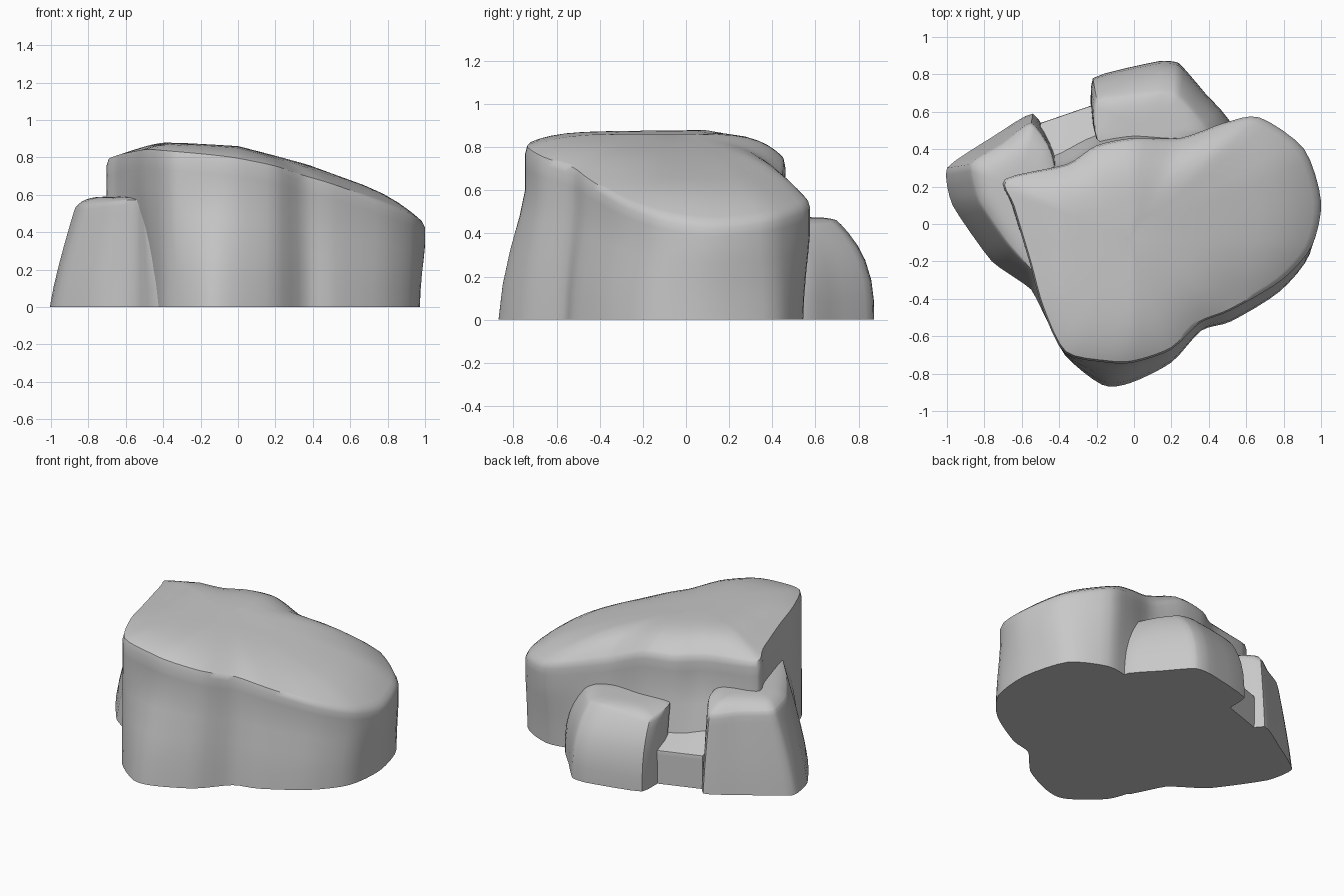
import bpy, math
from mathutils import Vector

cube = bpy.data.objects.get("Cube")
if cube:
    bpy.data.objects.remove(cube)

stone = bpy.data.materials.new("stone_grey")
stone.use_nodes = True
GREY = (0.58, 0.58, 0.58, 1)
stone.diffuse_color = GREY
stone.node_tree.nodes["Principled BSDF"].inputs["Base Color"].default_value = GREY


def smooth_loop(points, steps, tension):
    """Closed cardinal spline through the control points."""
    result = []
    count = len(points)
    for i in range(count):
        a, b, c, d = (points[(i + k) % count] for k in (-1, 0, 1, 2))
        for s in range(steps):
            t = s / steps
            m, n = (c - a) * tension, (d - b) * tension
            result.append(b * (2*t**3 - 3*t**2 + 1) + m * (t**3 - 2*t**2 + t)
                          + c * (3*t**2 - 2*t**3) + n * (t**3 - t**2))
    return result


def ridge_height(x):
    """Height of the sloping top, read along its ridge."""
    ridge = ((-.75, .83), (-.42, .885), (0, .86), (.35, .77),
             (.55, .71), (.65, .69), (1.05, .63))
    for (x0, z0), (x1, z1) in zip(ridge, ridge[1:]):
        if x <= x1:
            return z0 + (z1 - z0) * (x - x0) / (x1 - x0)
    return ridge[-1][1]


def boulder(name, outline, crown, height, steps=4, tension=0.4,
            lean=1.5, reach=1, dome=5):
    """Outline rows hold base x, base y, rim x, rim y, rim z."""
    base = smooth_loop([Vector((r[0], r[1], 0)) for r in outline], steps, tension)
    rim = smooth_loop([Vector(r[2:]) for r in outline], steps, tension)
    crown = Vector((*crown, height(crown[0])))
    count = len(base)
    rings = []
    # Walls lean in toward the rim
    for s in (0, 0.2, 0.4, 0.6, 0.75, 0.88, 0.96):
        ring = []
        for low, high in zip(base, rim):
            p = low.lerp(high, min(1, s / reach) ** lean)
            p.z = high.z * s
            ring.append(p)
        rings.append(ring)
    # Rounded shoulder and top surface
    for t in (0.015, 0.04, 0.08, 0.14, 0.22, 0.32, 0.45, 0.6, 0.8):
        ring = []
        for high in rim:
            p = high.lerp(crown, t)
            p.z = high.z + (height(p.x) - high.z) * (1 - (1 - t) ** dome)
            ring.append(p)
        rings.append(ring)
    verts = [p for ring in rings for p in ring] + [crown]
    faces = [tuple(reversed(range(count)))]
    for r in range(len(rings) - 1):
        for i in range(count):
            j = (i + 1) % count
            a, b = r * count, (r + 1) * count
            faces.append((a + i, a + j, b + j, b + i))
    last = (len(rings) - 1) * count
    for i in range(count):
        faces.append((last + i, last + (i + 1) % count, len(verts) - 1))
    mesh = bpy.data.meshes.new(name)
    mesh.from_pydata(verts, [], faces)
    mesh.materials.append(stone)
    obj = bpy.data.objects.new(name, mesh)
    bpy.context.collection.objects.link(obj)
    bpy.ops.object.select_all(action='DESELECT')
    obj.select_set(True)
    bpy.context.view_layer.objects.active = obj
    bpy.ops.object.shade_smooth_by_angle(angle=math.radians(45))


# Large sloping boulder with a low lobe on its left
boulder("main_boulder", [
    (-.17, -.86, -.15, -.74, .81), (-.02, -.85, 0, -.74, .79),
    (.2, -.74, .2, -.67, .75), (.36, -.57, .35, -.53, .7),
    (.52, -.52, .52, -.46, .65), (.78, -.36, .79, -.3, .55),
    (.94, -.16, .95, -.12, .48), (.97, .12, 1, .12, .44),
    (.88, .42, .91, .4, .47), (.66, .54, .67, .57, .53),
    (.48, .52, .48, .54, .57), (.25, .5, .25, .46, .63),
    (0, .53, 0, .46, .74), (-.22, .5, -.2, .42, .75),
    (-.42, .42, -.36, .32, .76), (-.74, .26, -.69, .24, .78),
    (-.7, .1, -.65, .1, .81), (-.5, -.25, -.56, -.2, .83),
    (-.44, -.52, -.49, -.45, .84), (-.37, -.7, -.37, -.69, .83),
], (-.02, -.08), ridge_height, reach=0.7)

# Stepped block on the right side
boulder("side_block", [
    (-1, .3, -.87, .32, .53), (-.97, .1, -.83, .12, .54),
    (-.76, -.2, -.68, -.1, .56), (-.55, -.35, -.54, -.26, .57),
    (-.42, -.58, -.48, -.38, .5), (-.3, -.2, -.35, -.1, .57),
    (-.42, .38, -.44, .38, .55), (-.54, .59, -.55, .54, .5),
    (-.75, .47, -.7, .43, .52),
], (-.62, .18), lambda x: .59, tension=0.25, lean=1.2)

# Low block at the back
boulder("back_block", [
    (-.22, .78, -.2, .67, .43), (-.21, .5, -.2, .45, .46),
    (.1, .3, .1, .3, .47), (.52, .52, .4, .48, .42),
    (.38, .7, .32, .6, .44), (.24, .86, .23, .69, .45),
    (.13, .87, .12, .7, .46),
], (.08, .5), lambda x: .475, tension=0.2, lean=2.8)

# Sloping ledge in the gap between the blocks
boulder("gap_ledge", [
    (-.5, .54, -.5, .54, .22), (-.55, .3, -.55, .3, .33),
    (-.15, .3, -.15, .3, .33), (-.18, .65, -.18, .65, .22),
], (-.35, .45), lambda x: .27, steps=1, dome=1)
